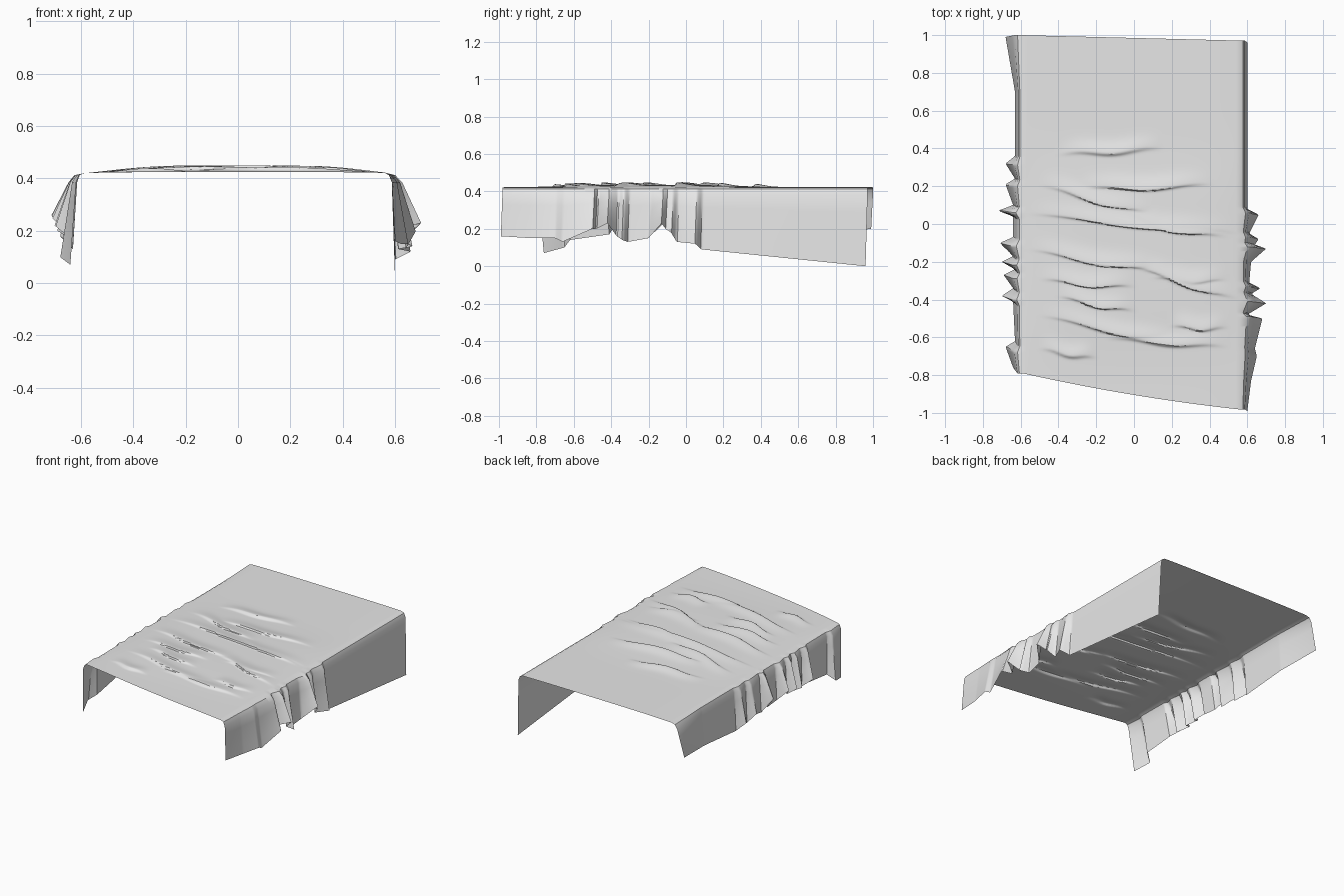
import bpy
import bmesh
import math

if "Cube" in bpy.data.objects:
    bpy.data.objects.remove(bpy.data.objects["Cube"], do_unlink=True)

ROWS = 250
TOP_COLUMNS = 56
SIDE_STEPS = 4
TOP_Z = 0.42

# Hem outline of each hanging side: (y, distance outwards, height)
LEFT_HEM = [
    (-.99, .60, .16), (-.83, .62, .15), (-.70, .65, .15), (-.66, .64, .13),
    (-.50, .68, .20), (-.48, .60, .20), (-.42, .70, .23), (-.37, .62, .16),
    (-.34, .67, .14), (-.31, .61, .13), (-.20, .62, .15), (-.13, .70, .23),
    (-.11, .64, .20), (-.08, .66, .18), (-.05, .61, .13), (.05, .66, .12),
    (.08, .60, .09), (.96, .60, .0)]
RIGHT_HEM = [
    (-.76, .64, .07), (-.65, .68, .10), (-.62, .63, .14), (-.41, .64, .17),
    (-.38, .70, .22), (-.34, .64, .17), (-.27, .69, .20), (-.24, .63, .17),
    (-.20, .70, .22), (-.17, .64, .18), (-.10, .71, .25), (-.07, .64, .18),
    (.04, .64, .17), (.07, .72, .27), (.10, .64, .16), (.21, .68, .20),
    (.24, .63, .14), (.32, .68, .18), (.36, .63, .13), (.70, .63, .16),
    (.99, .68, .20)]

# Creases across the top: (start x, start y, end x, end y)
CREASES = [
    (-.4, .37, .15, .4), (-.3, .19, .42, .21), (-.5, .21, .1, .05),
    (-.6, .06, .58, -.05), (-.1, .03, .5, -.07), (-.58, -.13, .15, -.25),
    (0, -.22, .58, -.41), (-.5, -.29, 0, -.33), (-.4, -.38, 0, -.46),
    (-.5, -.48, .3, -.65), (-.15, -.6, .5, -.65), (-.5, -.66, -.2, -.71),
    (.1, -.28, .5, -.3), (.2, -.54, .5, -.55)]


def lerp(a, b, t):
    return a + (b - a) * t


def hem_at(hem, v):
    """Point on a hem at fraction v from front to back."""
    y = lerp(hem[0][0], hem[-1][0], v)
    for a, b in zip(hem, hem[1:]):
        if y <= b[0]:
            break
    t = min(1, (y - a[0]) / (b[0] - a[0]))
    return lerp(a[1], b[1], t), y, lerp(a[2], b[2], t)


def fold_height(x, y):
    """Height of the leaning folds: steep in front, gentle behind."""
    height = 0
    for xa, ya, xb, yb in CREASES:
        t = (x - xa) / (xb - xa)
        if 0 < t < 1:
            d = y - lerp(ya, yb, t) - .01 * math.sin(9 * t)
            width = .012 if d < 0 else .05
            height = max(height, math.sin(math.pi * t) * math.exp(-(d / width) ** 2))
    return .014 * height


def top_point(x, v):
    front = -.905 - .165 * x + .05 * x * x
    back = .985 - .025 * x
    y = lerp(front, back, v)
    crown = 1 - (abs(x) / .58) ** 4
    rumpled = math.exp(-((y + .17) / .48) ** 4)
    fold = fold_height(x, y) * max(0, crown)
    z = TOP_Z + crown * (.004 + .011 * rumpled) + fold
    return x, y - fold * rumpled * 1.1, z


def side_points(sign, corner_x, wall_x, hem, v):
    """Points from the rounded shoulder down to the hem."""
    hem_x, hem_y, hem_z = hem_at(hem, v)
    corner_y = top_point(sign * corner_x, v)[1]
    shoulder_x = wall_x + .4 * (hem_x - wall_x - .01)
    points = [(sign * lerp(corner_x, shoulder_x, .6), corner_y, TOP_Z - .008)]
    for i in range(SIDE_STEPS + 1):
        t = i / SIDE_STEPS
        points.append((sign * lerp(shoulder_x, hem_x, t),
                       lerp(corner_y, hem_y, t),
                       lerp(TOP_Z - .035, hem_z, t)))
    return points


# Plain grey cloth
cloth = bpy.data.materials.new("grey_cloth")
cloth.use_nodes = True
grey = (.8, .8, .8, 1)
cloth.diffuse_color = grey
cloth.node_tree.nodes["Principled BSDF"].inputs["Base Color"].default_value = grey

# Draped sheet: right side, top and left side in one continuous grid
bm = bmesh.new()
previous = None
for r in range(ROWS + 1):
    v = r / ROWS
    right = side_points(-1, .59, .61, RIGHT_HEM, v)
    left = side_points(1, .56, .585, LEFT_HEM, v)
    top = [top_point(lerp(-.59, .56, c / TOP_COLUMNS), v) for c in range(TOP_COLUMNS + 1)]
    row = [bm.verts.new(p) for p in right[::-1] + top + left]
    if previous:
        for c in range(len(row) - 1):
            bm.faces.new((previous[c], previous[c + 1], row[c + 1], row[c]))
    previous = row

mesh = bpy.data.meshes.new("draped_blanket")
bm.to_mesh(mesh)
bm.free()
mesh.materials.append(cloth)
blanket = bpy.data.objects.new("draped_blanket", mesh)
bpy.context.collection.objects.link(blanket)

# Smooth cloth with sharp creases
bpy.ops.object.select_all(action="DESELECT")
blanket.select_set(True)
bpy.context.view_layer.objects.active = blanket
bpy.ops.object.shade_smooth_by_angle(angle=math.radians(35))
